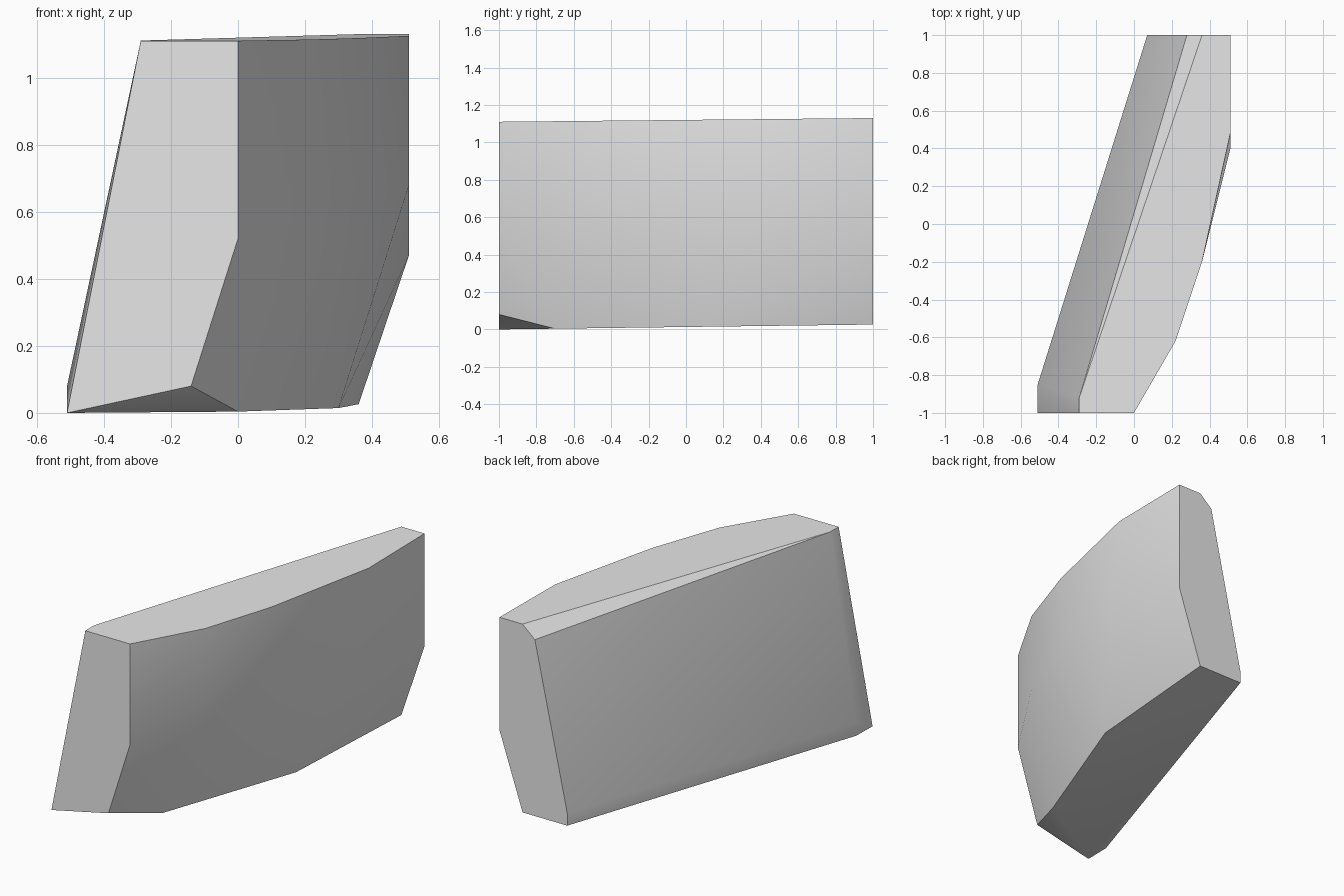
import bpy
import bmesh
import math

default_cube = bpy.data.objects.get("Cube")
if default_cube:
    bpy.data.objects.remove(default_cube, do_unlink=True)


def make_material(name, colour):
    material = bpy.data.materials.new(name)
    material.use_nodes = True
    material.diffuse_color = colour
    shader = next(n for n in material.node_tree.nodes if n.type == "BSDF_PRINCIPLED")
    shader.inputs["Base Color"].default_value = colour
    return material


def on_top(x, y):
    """Corner on the gently rising top plane."""
    return (x, y, 1.12 + 0.01 * y)


def on_base(x, y):
    """Corner on the gently rising underside."""
    return (x, y, 0.013 + 0.013 * y)


def hull_object(name, corners, material):
    """Wrap the corners in a convex skin and merge its coplanar triangles."""
    bm = bmesh.new()
    for corner in corners:
        bm.verts.new(corner)
    result = bmesh.ops.convex_hull(bm, input=bm.verts[:])
    spare = {v for v in result["geom_interior"] + result["geom_unused"]
             if isinstance(v, bmesh.types.BMVert) and not v.link_faces}
    bmesh.ops.delete(bm, geom=list(spare), context="VERTS")
    bmesh.ops.dissolve_limit(bm, angle_limit=math.radians(0.5),
                             verts=bm.verts[:], edges=bm.edges[:])
    bmesh.ops.recalc_face_normals(bm, faces=bm.faces[:])
    mesh = bpy.data.meshes.new(name)
    bm.to_mesh(mesh)
    bm.free()
    mesh.materials.append(material)
    obj = bpy.data.objects.new(name, mesh)
    bpy.context.collection.objects.link(obj)
    return obj


# Outline of the top: straight on one side, bowed on the other
top_outline = [(-0.29, -1), (0, -1), (0.22, -0.62), (0.36, -0.2),
               (0.51, 0.48), (0.51, 1), (0.36, 1), (-0.29, -0.92)]

# Outline of the underside
base_outline = [(-0.51, -1), (0, -0.7), (0.3, 0.11), (0.36, 1),
                (0.07, 1), (-0.51, -0.85)]

# Bulge row where the bowed side starts to taper inward
bulge_row = [(0, -1, 0.52), (0.22, -0.62, 0.65), (0.36, -0.2, 0.66),
             (0.51, 0.4, 0.68), (0.51, 1, 0.47)]

# Chipped corners: front toe, straight side's lower edge, back top edge
chips = [(-0.14, -1, 0.08), (-0.51, -0.85, 0.08),
         (0.07, 1, 0.1), (0.28, 1, 1.06)]

corners = [on_top(*p) for p in top_outline]
corners += [on_base(*p) for p in base_outline]
corners += bulge_row + chips

stone_grey = make_material("stone grey", (0.8, 0.8, 0.8, 1))
block = hull_object("stone_block", corners, stone_grey)

# Soft shading over the bowed side, crisp main edges
bpy.ops.object.select_all(action="DESELECT")
block.select_set(True)
bpy.context.view_layer.objects.active = block
bpy.ops.object.shade_smooth_by_angle(angle=math.radians(30))
